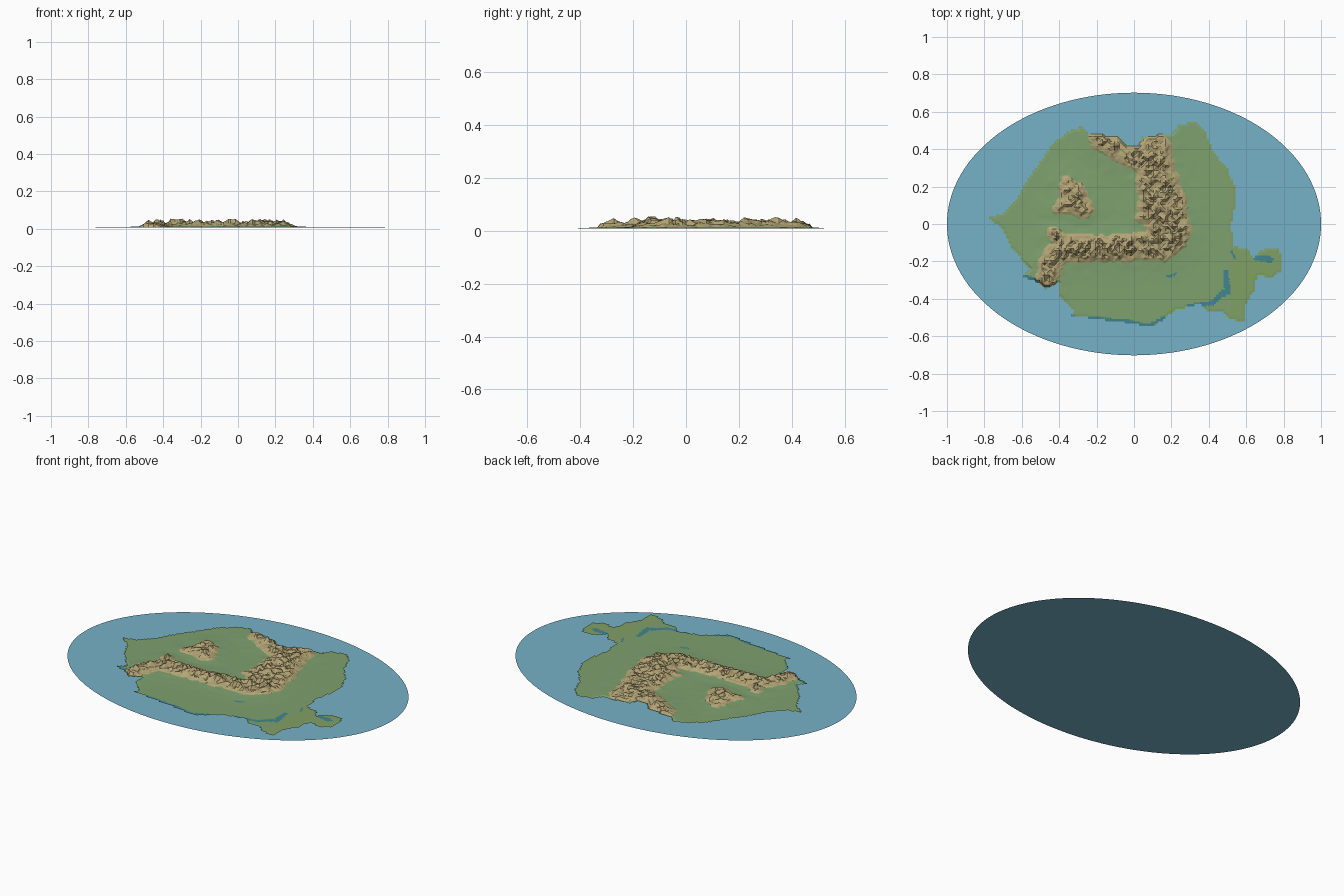
import bpy
import bmesh
from mathutils import Vector, noise
from mathutils.geometry import intersect_point_line

if "Cube" in bpy.data.objects:
    bpy.data.objects.remove(bpy.data.objects["Cube"], do_unlink=True)


def to_linear(c):
    return c / 12.92 if c <= 0.04045 else ((c + 0.055) / 1.055) ** 2.4


def make_material(name, r, g, b):
    colour = [to_linear(c / 255) for c in (r, g, b)] + [1.0]
    mat = bpy.data.materials.new(name)
    mat.use_nodes = True
    mat.diffuse_color = colour
    mat.node_tree.nodes["Principled BSDF"].inputs["Base Color"].default_value = colour
    return mat


sea_blue = make_material("sea blue", 118, 178, 200)
plain_green = make_material("plain green", 126, 161, 111)
low_green = make_material("lowland green", 129, 160, 101)
mountain_tan = make_material("mountain tan", 180, 165, 118)
lake_teal = make_material("lake teal", 66, 134, 143)
GREEN, LOW, TAN, TEAL = range(4)

# Coastline of the land, in hundredths, clockwise from the western tip
coast = [(-78, 3), (-70, 6), (-63, 13), (-58, 22), (-50, 33), (-44, 42), (-36, 49),
         (-28, 52), (-24, 48), (-8, 47), (-3, 42), (2, 42), (5, 47), (20, 48), (24, 53),
         (32, 55), (38, 50), (42, 39), (50, 29), (54, 20), (54, 10), (52, 0), (53, -12),
         (60, -13), (64, -18), (70, -13), (78, -13), (79, -25), (73, -29), (66, -27),
         (64, -36), (60, -43), (60, -52), (52, -51), (47, -47), (39, -47), (35, -43),
         (22, -46), (10, -55), (-10, -52), (-25, -50), (-34, -50), (-32, -46), (-40, -38),
         (-40, -31), (-47, -35), (-52, -31), (-60, -28), (-56, -24), (-66, -12), (-71, -2)]
coast = [Vector((x / 100, y / 100)) for x, y in coast]

# Mountain chains: (x, y, half width) along each crest, in hundredths
chains = [
    [(-19, 45, 5), (-8, 40, 6), (6, 35, 8), (12, 40, 8), (12, 24, 11), (15, 10, 13),
     (19, -4, 11), (16, -11, 8), (2, -12, 7), (-15, -13, 7), (-34, -13, 7),
     (-42, -16, 6), (-45, -23, 6), (-47, -30, 5)],
    [(4, 4, 3), (14, 4, 8)],
    [(-36, 21, 4), (-32, 14, 8), (-28, 9, 6)],
    [(-42, 8, 2), (-32, 12, 7)],
    [(-42, -6, 4), (-36, -11, 5)],
]

# Lakes and river reaches: start, end, half width, in hundredths
waters = [((49, -26), (50, -36), 1.6), ((49, -36), (42, -42), 1.5),
          ((42, -42), (30, -44), 1.2), ((65, -18), (73, -19), 1.6),
          ((18, -28), (22, -27), 0.7), ((-33, -50), (-5, -52), 1.2),
          ((-5, -52), (9, -55), 1.3), ((9, -54), (16, -50), 1.0),
          ((-59, -28), (-53, -30), 1.2), ((52, -15), (54, -18), 0.7)]


def segment(p, a, b):
    """Distance from p to a segment, and how far along it the nearest point is."""
    _, t = intersect_point_line(p, a, b)
    t = min(1.0, max(0.0, t))
    return (p - a.lerp(b, t)).length, t


def on_land(p):
    inside = False
    for a, b in zip(coast, coast[1:] + coast[:1]):
        if (a.y > p.y) != (b.y > p.y):
            if p.x < a.x + (p.y - a.y) * (b.x - a.x) / (b.y - a.y):
                inside = not inside
    return inside


ridges = []
for chain in chains:
    for (ax, ay, ar), (bx, by, br) in zip(chain, chain[1:]):
        ridges.append((Vector((ax, ay)) / 100, Vector((bx, by)) / 100, ar / 100, br / 100))


def ridge_depth(p):
    """Distance inside the edge of the nearest mountain chain."""
    best = -1.0
    for a, b, ra, rb in ridges:
        d, t = segment(p, a, b)
        best = max(best, ra + (rb - ra) * t - d)
    return best


def rough(p, sx, sy, seed):
    return noise.noise(Vector((p.x * sx, p.y * sy, seed)))


BASE = 0.008


def height(p):
    depth = ridge_depth(p) + 0.015 * rough(p, 22, 22, 3.1)
    # Rolling plains, rising towards the foothills
    foothill = max(0.0, 1 + min(depth, 0.0) / 0.16)
    z = BASE + 0.001 + 0.005 * foothill ** 2 + 0.0015 * foothill * rough(p, 20, 20, 7.7)
    if depth > 0:
        # Broken crests with diagonal valleys
        diagonal = Vector((p.x + p.y, p.x - p.y))
        crest = 0.5 + 0.75 * rough(diagonal, 16, 34, 1.3) + 0.5 * rough(p, 45, 40, 5.2)
        crest = min(1.2, max(0.1, crest))
        peak = 0.037 if p.y < 0 else 0.029
        z += 0.003 + peak * crest * min(1.0, depth / 0.05)
    return min(z, 0.054)


def is_water(p):
    return any(segment(p, Vector(a) / 100, Vector(b) / 100)[0] < w / 100 for a, b, w in waters)


# Sea: one flat oval sheet
bm = bmesh.new()
bmesh.ops.create_circle(bm, cap_ends=True, segments=128, radius=1.0)
bmesh.ops.scale(bm, vec=(1, 0.702, 1), verts=bm.verts)
bmesh.ops.recalc_face_normals(bm, faces=bm.faces)
for f in bm.faces:
    if f.normal.z < 0:
        f.normal_flip()
sea_mesh = bpy.data.meshes.new("sea")
bm.to_mesh(sea_mesh)
bm.free()
sea_mesh.materials.append(sea_blue)
bpy.context.collection.objects.link(bpy.data.objects.new("sea", sea_mesh))

# Land: a grid trimmed to the coast, lifted into relief and triangulated
bm = bmesh.new()
bmesh.ops.create_grid(bm, x_segments=130, y_segments=90, size=1.0)
bmesh.ops.scale(bm, vec=(0.84, 0.585, 1), verts=bm.verts)
outside = [f for f in bm.faces if not on_land(f.calc_center_median().xy)]
bmesh.ops.delete(bm, geom=outside, context="FACES")
for v in bm.verts:
    v.co.z = BASE if v.is_boundary else height(v.co.xy)
bmesh.ops.triangulate(bm, faces=bm.faces)

# Colour by water, mountain zone and altitude
for f in bm.faces:
    c = f.calc_center_median()
    top = max(v.co.z for v in f.verts)
    if is_water(c.xy):
        f.material_index = TEAL
    elif top > 0.0175:
        f.material_index = TAN
    elif top < BASE + 0.0012 and (c.x > 0.52 or any(v.is_boundary for v in f.verts)):
        f.material_index = LOW
    else:
        f.material_index = GREEN
    f.smooth = False
land_mesh = bpy.data.meshes.new("land")
bm.to_mesh(land_mesh)
bm.free()
for mat in (plain_green, low_green, mountain_tan, lake_teal):
    land_mesh.materials.append(mat)
bpy.context.collection.objects.link(bpy.data.objects.new("land", land_mesh))
